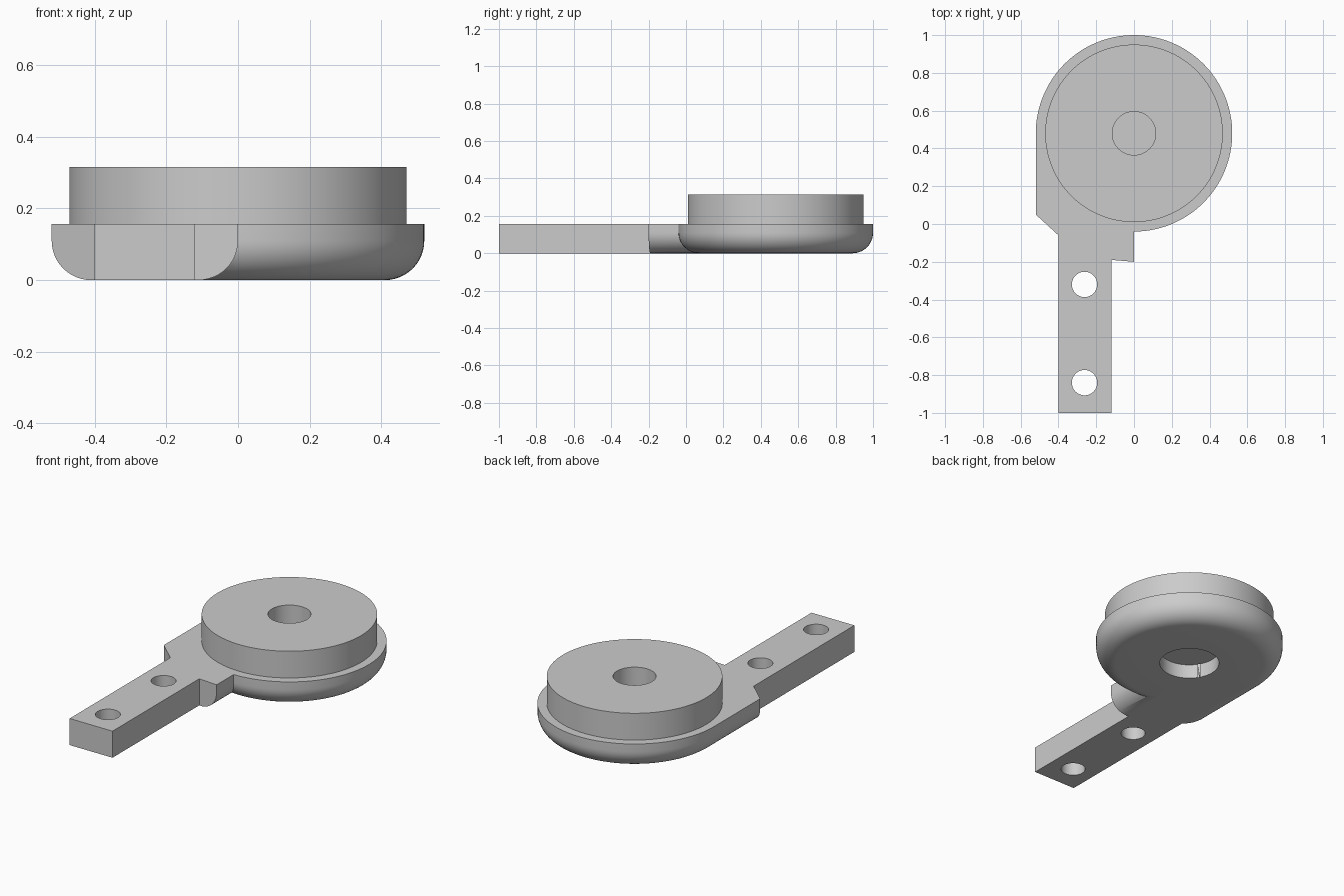
import bpy
import bmesh
import math
from mathutils import Matrix, Vector

HUB_Y = 0.48       # centre of the round hub
RADIUS = 0.52
THICK = 0.157      # base and arm thickness
ROUND = 0.11       # rounding of the lower rim
SEGMENTS = 128

cube = bpy.data.objects.get("Cube")
if cube:
    bpy.data.objects.remove(cube, do_unlink=True)

grey = bpy.data.materials.new("plain grey")
grey.use_nodes = True
colour = (0.6, 0.6, 0.6, 1)
grey.diffuse_color = colour
grey.node_tree.nodes["Principled BSDF"].inputs["Base Color"].default_value = colour


def make_object(name, bm):
    bmesh.ops.recalc_face_normals(bm, faces=bm.faces)
    mesh = bpy.data.meshes.new(name)
    bm.to_mesh(mesh)
    bm.free()
    mesh.materials.append(grey)
    obj = bpy.data.objects.new(name, mesh)
    bpy.context.collection.objects.link(obj)
    return obj


def lower_round(edge_x, side, steps=12):
    """Quarter arc from the flat underside up to the vertical side."""
    points = []
    for i in range(steps + 1):
        a = math.pi / 2 * i / steps
        points.append((edge_x - side * ROUND * (1 - math.sin(a)),
                       ROUND * (1 - math.cos(a))))
    return points


def cylinder(name, x, y, radius, z0, z1):
    bm = bmesh.new()
    place = Matrix.Translation((x, y, (z0 + z1) / 2))
    bmesh.ops.create_cone(bm, cap_ends=True, segments=64, radius1=radius,
                          radius2=radius, depth=z1 - z0, matrix=place)
    return make_object(name, bm)


def combine(target, tool, operation):
    mod = target.modifiers.new(tool.name, "BOOLEAN")
    mod.operation = operation
    mod.solver = "EXACT"
    mod.object = tool
    bpy.context.view_layer.objects.active = target
    bpy.ops.object.modifier_apply(modifier=mod.name)
    bpy.data.objects.remove(tool, do_unlink=True)


# Hub: round-bottomed disc, drum and blind centre bore turned in one profile
bm = bmesh.new()
profile = [(0, 0)] + lower_round(RADIUS, 1) + [
    (RADIUS, THICK), (0.47, THICK), (0.47, 0.315),
    (0.115, 0.315), (0.115, 0.16), (0, 0.16)]
verts = [bm.verts.new((r, HUB_Y, z)) for r, z in profile]
edges = [bm.edges.new(pair) for pair in zip(verts, verts[1:])]
bmesh.ops.spin(bm, geom=verts + edges, cent=(0, HUB_Y, 0), axis=(0, 0, 1),
               angle=math.tau, steps=SEGMENTS, use_merge=True)
bmesh.ops.remove_doubles(bm, verts=bm.verts, dist=1e-5)
body = make_object("hub_and_arm", bm)

# Neck: round-bottomed block running forward from the hub, ends trimmed
bm = bmesh.new()
section = (lower_round(0, 1) + [(0, THICK), (-RADIUS, THICK)]
           + lower_round(-RADIUS, -1)[::-1])
face = bm.faces.new([bm.verts.new((x, HUB_Y, z)) for x, z in section])
result = bmesh.ops.extrude_face_region(bm, geom=[face], use_keep_orig=True)
moved = [v for v in result["geom"] if isinstance(v, bmesh.types.BMVert)]
bmesh.ops.translate(bm, verts=moved, vec=(0, -0.8, 0))
for point, normal in (((-0.4, -0.06, 0), (-0.11, -0.12, 0)),
                      ((0, -0.2, 0), (-0.01, -0.12, 0))):
    bmesh.ops.bisect_plane(bm, geom=bm.verts[:] + bm.edges[:] + bm.faces[:],
                           plane_co=point, plane_no=Vector(normal).normalized(),
                           clear_outer=True)
    bmesh.ops.holes_fill(bm, edges=[e for e in bm.edges if e.is_boundary])
combine(body, make_object("neck", bm), "UNION")

# Arm: flat bar
bm = bmesh.new()
place = (Matrix.Translation((-0.26, -0.5, THICK / 2))
         @ Matrix.Diagonal((0.28, 1, THICK, 1)))
bmesh.ops.create_cube(bm, size=1, matrix=place)
combine(body, make_object("arm", bm), "UNION")

# Underside recess and the two screw holes
combine(body, cylinder("recess", 0, HUB_Y, 0.165, -0.1, 0.085), "DIFFERENCE")
for y in (-0.32, -0.84):
    combine(body, cylinder("screw_hole", -0.262, y, 0.067, -0.1, 0.3), "DIFFERENCE")

bpy.ops.object.select_all(action="DESELECT")
body.select_set(True)
bpy.context.view_layer.objects.active = body
bpy.ops.object.shade_smooth_by_angle(angle=math.radians(30))
